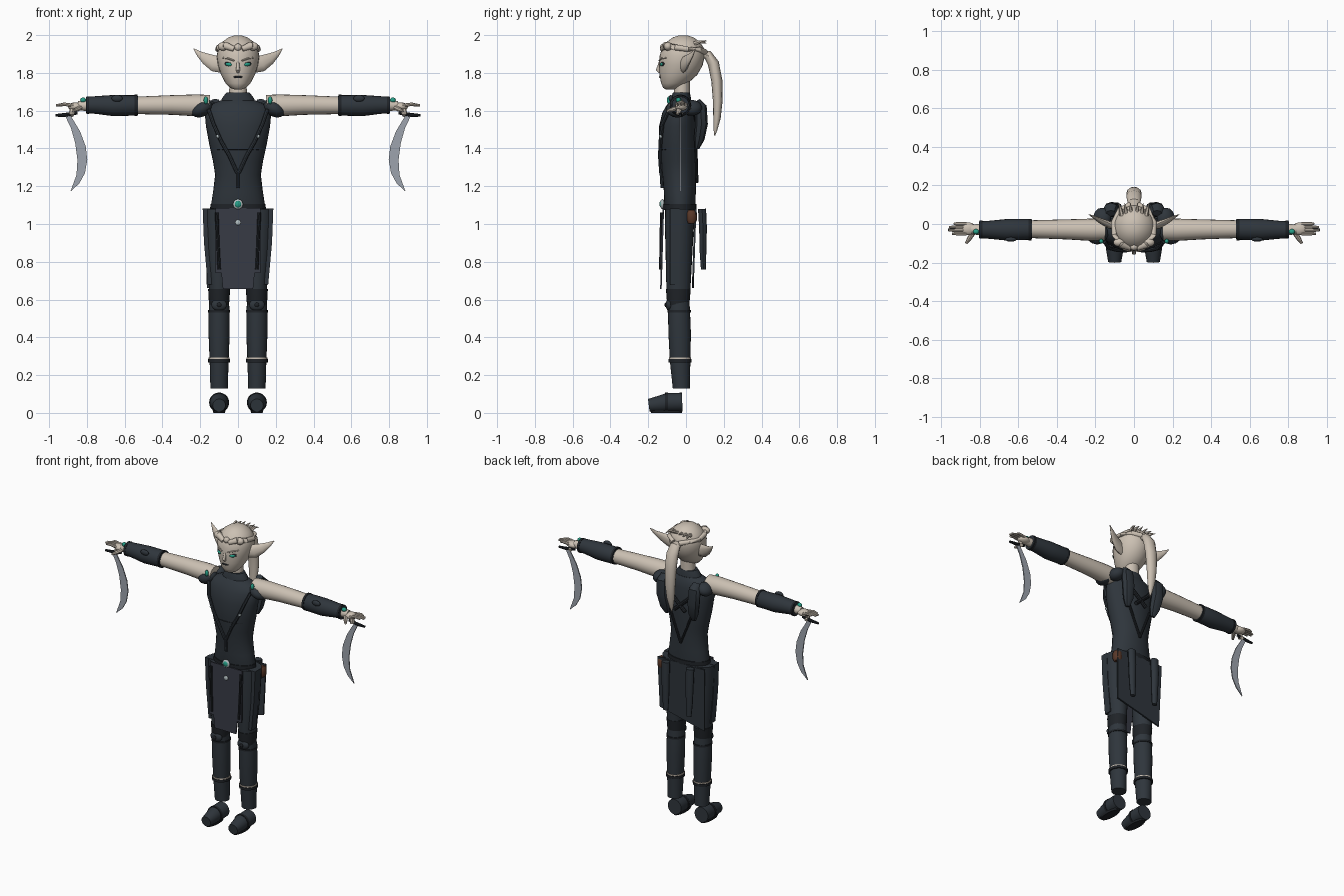
import bpy, bmesh, math
from mathutils import Vector, Matrix


def material(name, rgb):
    m = bpy.data.materials.new(name)
    m.diffuse_color = (*rgb, 1)
    return m


SKIN = material("pale skin", (0.60, 0.53, 0.45))
CLOTH = material("dark slate cloth", (0.028, 0.036, 0.045))
PANEL = material("violet grey panel", (0.038, 0.042, 0.058))
BLACK = material("near black leather", (0.014, 0.017, 0.021))
STEEL = material("blade steel", (0.34, 0.37, 0.42))
GREEN = material("green gem", (0.02, 0.34, 0.24))
BROWN = material("brown leather", (0.10, 0.04, 0.022))
SILVER = material("pale silver", (0.45, 0.52, 0.53))


def finish(name, bm, mat):
    bmesh.ops.recalc_face_normals(bm, faces=bm.faces)
    me = bpy.data.meshes.new(name)
    bm.to_mesh(me)
    bm.free()
    me.materials.append(mat)
    ob = bpy.data.objects.new(name, me)
    bpy.context.collection.objects.link(ob)
    return ob


def skin_rings(name, rings, mat):
    """Bridge rings of points and cap both ends."""
    bm = bmesh.new()
    vs = [[bm.verts.new(p) for p in r] for r in rings]
    n = len(vs[0])
    for a, b in zip(vs, vs[1:]):
        for i in range(n):
            bm.faces.new((a[i], a[(i + 1) % n], b[(i + 1) % n], b[i]))
    bm.faces.new(vs[0])
    bm.faces.new(vs[-1])
    return finish(name, bm, mat)


def loft(name, secs, mat, n=24):
    """Upright body; each section is z, centre x, half width, y front, y back."""
    rings = []
    for z, cx, rx, y0, y1 in secs:
        rings.append([(cx + rx * math.cos(2 * math.pi * i / n),
                       (y0 + y1) / 2 + (y1 - y0) / 2 * math.sin(2 * math.pi * i / n), z) for i in range(n)])
    return skin_rings(name, rings, mat)


def tube(name, pts, mat, n=10, flat=1.0):
    """Tube through x, y, z, radius points; flat squeezes its second axis."""
    c = [Vector(p[:3]) for p in pts]
    rings = []
    for i, p in enumerate(pts):
        t = (c[min(i + 1, len(c) - 1)] - c[max(i - 1, 0)]).normalized()
        ref = Vector((0, 1, 0)) if abs(t.y) < 0.8 else Vector((0, 0, 1))
        u = t.cross(ref).normalized()
        v = t.cross(u)
        rings.append([c[i] + p[3] * (u * math.cos(2 * math.pi * k / n) + v * flat * math.sin(2 * math.pi * k / n))
                      for k in range(n)])
    return skin_rings(name, rings, mat)


def ball(name, loc, size, mat, rot=(0, 0, 0)):
    bm = bmesh.new()
    bmesh.ops.create_uvsphere(bm, u_segments=14, v_segments=9, radius=1)
    ob = finish(name, bm, mat)
    ob.location, ob.scale, ob.rotation_euler = loc, size, rot
    return ob


def plate(name, outline, y_top, y_bot, thick, mat):
    """Slab from an x, z outline, leaning from y_top to y_bot."""
    zs = [p[1] for p in outline]
    z0, z1 = min(zs), max(zs)
    rings = [[(x, y_bot + (y_top - y_bot) * (z - z0) / (z1 - z0) + o, z) for x, z in outline]
             for o in (-thick / 2, thick / 2)]
    return skin_rings(name, rings, mat)


# Torso, collar and neck
loft("torso", [(1.04, 0, .14, -.10, .045), (1.10, 0, .143, -.115, .05), (1.17, 0, .132, -.117, .052),
               (1.26, 0, .121, -.125, .053), (1.33, 0, .132, -.133, .056), (1.42, 0, .152, -.142, .06),
               (1.52, 0, .17, -.142, .058), (1.59, 0, .176, -.125, .052), (1.625, 0, .16, -.105, .045),
               (1.645, 0, .115, -.09, .035), (1.655, 0, .09, -.08, .03)], CLOTH, 28)
loft("collar", [(1.63, 0, .095, -.085, .03), (1.665, 0, .085, -.08, .027), (1.695, 0, .062, -.07, .02)], CLOTH)
loft("neck", [(1.66, 0, .048, -.065, .02), (1.76, 0, .045, -.06, .02)], SKIN)
loft("belt", [(1.075, 0, .148, -.121, .056), (1.105, 0, .146, -.121, .056)], BLACK)
loft("hips", [(.96, 0, .17, -.10, .04), (1.03, 0, .178, -.112, .046), (1.08, 0, .172, -.112, .047)], CLOTH)

# Head and face
loft("head", [(1.712, 0, .018, -.105, -.06), (1.72, 0, .04, -.12, -.035), (1.745, 0, .066, -.132, .01),
              (1.79, 0, .09, -.14, .06), (1.84, 0, .106, -.143, .088), (1.89, 0, .113, -.14, .1),
              (1.93, 0, .105, -.127, .095), (1.965, 0, .082, -.1, .073), (1.988, 0, .05, -.07, .04),
              (1.998, 0, .02, -.038, .008)], SKIN, 28)
tube("nose", [(0, -.138, 1.855, .007), (0, -.149, 1.815, .011), (0, -.138, 1.803, .007)], SKIN)
ball("mouth", (0, -.136, 1.778), (.026, .006, .006), BLACK)
for s in (1, -1):
    ball("eye_rim", (s * .049, -.125, 1.846), (.025, .008, .012), BLACK, (0, s * -.15, s * .4))
    ball("eye", (s * .049, -.129, 1.845), (.018, .008, .009), GREEN, (0, s * -.15, s * .4))
    tube("eyebrow", [(s * .02, -.143, 1.865, .004), (s * .055, -.129, 1.877, .005), (s * .08, -.105, 1.88, .003)], SKIN, 6)
    tube("ear", [(s * .085, -.015, 1.845, .045), (s * .125, -.005, 1.85, .043), (s * .17, .015, 1.875, .03),
                 (s * .205, .035, 1.90, .016), (s * .235, .05, 1.928, .002)], SKIN, 10, .45)
    # Swept hair strands and knots
    tube("hair_strand", [(s * .02, -.125, 1.925, .014), (s * .065, -.108, 1.945, .02), (s * .1, -.055, 1.935, .016),
                         (s * .107, .01, 1.925, .014), (s * .075, .07, 1.925, .014), (s * .02, .1, 1.91, .016)], SKIN)
    ball("hair_knot", (s * .078, -.096, 1.94), (.03, .022, .023), SKIN)
    for k in range(3):
        x = s * (.015 + .024 * k)
        tube("hair_spike", [(x, .045, 1.955, .013), (x * 1.1, .075, 1.965, .009), (x * 1.25, .108, 1.972 - .008 * k, .001)], SKIN, 6)
ball("forehead_knot", (0, -.12, 1.935), (.02, .018, .02), SKIN)
tube("ponytail", [(0, .075, 1.90, .025), (0, .115, 1.895, .034), (0, .145, 1.85, .04), (0, .163, 1.76, .039),
                  (0, .168, 1.65, .034), (0, .164, 1.56, .026), (0, .156, 1.50, .014), (0, .152, 1.465, .002)], SKIN, 12, .75)

# Harness details along the middle
ball("buckle_rim", (0, -.125, 1.105), (.027, .012, .027), SILVER)
ball("buckle_gem", (0, -.131, 1.105), (.018, .01, .018), GREEN)
tube("strap_tail", [(0, -.132, 1.29, .009), (0, -.126, 1.19, .009)], CLOTH, 8)
plate("front_panel", [(-.118, 1.085), (.118, 1.085), (.12, .74), (.088, .74), (.08, .655), (-.08, .655),
                      (-.088, .74), (-.12, .74)], -.12, -.133, .008, PANEL)
ball("panel_stud", (0, -.127, 1.008), (.015, .007, .015), SILVER)
plate("back_skirt", [(-.175, 1.08), (.175, 1.08), (.165, .74), (0, .70), (-.165, .66)], .05, .036, .01, CLOTH)
tube("pouch", [(.155, .03, 1.005, .022), (.157, .03, 1.02, .029), (.157, .03, 1.06, .029), (.155, .03, 1.07, .023)], BROWN)

for s in (1, -1):
    # Chest and back straps
    tube("chest_strap", [(s * .155, -.09, 1.605, .01), (s * .13, -.125, 1.53, .01), (s * .09, -.135, 1.44, .01),
                         (s * .045, -.138, 1.36, .01), (s * .004, -.132, 1.27, .01)], CLOTH, 8)
    ball("strap_stud", (s * .105, -.134, 1.465), (.011, .008, .011), SILVER)
    tube("chest_seam", [(0, -.141, 1.395, .003), (s * .06, -.131, 1.395, .003), (s * .11, -.105, 1.395, .003)], BLACK, 6)
    tube("back_strap", [(s * .13, .045, 1.61, .012), (s * .05, .062, 1.52, .012), (s * -.04, .066, 1.44, .012)], BLACK, 8)
    tube("lower_back_strap", [(s * .08, .052, 1.42, .008), (0, .058, 1.22, .008)], BLACK, 8)
    tube("back_pack", [(s * .12, .055, 1.65, .025), (s * .12, .078, 1.62, .04), (s * .115, .082, 1.53, .042),
                       (s * .105, .07, 1.45, .035), (s * .1, .058, 1.40, .015)], CLOTH, 8, .8)
    ball("shoulder_pad", (s * .192, -.045, 1.61), (.062, .062, .042), CLOTH, (0, s * .45, 0))
    ball("shoulder_plate", (s * .165, .03, 1.615), (.05, .055, .04), CLOTH, (0, s * .45, 0))
    ball("shoulder_stud", (s * .17, -.09, 1.655), (.012, .012, .02), GREEN)

    # Arms
    tube("upper_arm", [(s * .15, -.03, 1.627, .056), (s * .22, -.03, 1.628, .058), (s * .35, -.028, 1.63, .052),
                       (s * .54, -.027, 1.628, .046)], SKIN, 20)
    tube("bracer", [(s * .53, -.028, 1.628, .05), (s * .545, -.028, 1.628, .054), (s * .66, -.03, 1.627, .056),
                    (s * .75, -.03, 1.63, .047), (s * .805, -.03, 1.63, .043)], CLOTH, 20)
    for x, r in ((.54, .056), (.795, .047)):
        tube("bracer_cuff", [(s * (x - .007), -.029, 1.629, r), (s * (x + .007), -.029, 1.629, r)], BLACK, 20)
    ball("elbow_stud", (s * .64, -.08, 1.665), (.03, .012, .018), CLOTH)
    tube("wrist", [(s * .79, -.03, 1.628, .03), (s * .845, -.027, 1.626, .025)], SKIN, 12)
    ball("wrist_gem", (s * .82, -.04, 1.656), (.016, .014, .014), GREEN)

    # Hands
    ball("palm", (s * .86, -.025, 1.622), (.042, .034, .022), SKIN)
    for k, tip in enumerate((.945, .963, .96, .935)):
        y = -.05 + .017 * k
        tube("finger", [(s * .87, y, 1.628, .009), (s * .92, y, 1.634, .009), (s * tip, y, 1.628, .006)], SKIN, 8)
    tube("thumb", [(s * .835, -.045, 1.615, .013), (s * .855, -.075, 1.605, .012), (s * .872, -.1, 1.598, .007)], SKIN, 8)
    tube("curled_grip", [(s * .875, -.035, 1.61, .016), (s * .88, -.04, 1.585, .015), (s * .88, -.02, 1.578, .012)], SKIN, 8)

    # Curved blades
    tube("blade_handle", [(s * .85, -.03, 1.588, .008), (s * .91, -.03, 1.578, .011), (s * .967, -.03, 1.575, .007)], BLACK, 8)
    outline = [(.915, 1.572), (.885, 1.51), (.862, 1.43), (.85, 1.34), (.855, 1.26), (.887, 1.172),
               (.84, 1.215), (.81, 1.27), (.798, 1.34), (.806, 1.41), (.836, 1.49), (.885, 1.572)]
    # mirrored so that the bulge sits toward the body
    belly = [(.915, 1.572), (.88, 1.49), (.858, 1.41), (.85, 1.35)]
    plate("curved_blade", [(s * x, z) for x, z in outline], -.03, -.03, .007, STEEL)

    # Legs
    loft("thigh", [(.62, s * .1, .052, -.10, .02), (.70, s * .1, .056, -.105, .026), (.85, s * .103, .07, -.108, .034),
                   (1.0, s * .095, .088, -.112, .042), (1.08, s * .095, .09, -.11, .044)], CLOTH)
    plate("hip_flap", [(s * .11, 1.083), (s * .187, 1.083), (s * .18, .9), (s * .16, .68), (s * .115, .68)],
          -.06, -.06, .05, CLOTH)
    loft("knee_wrap", [(.57, s * .1, .052, -.098, .017), (.60, s * .1, .055, -.102, .02), (.655, s * .1, .058, -.106, .025)], BLACK)
    loft("shin", [(.13, s * .1, .046, -.07, .02), (.27, s * .1, .05, -.085, .023), (.42, s * .1, .056, -.093, .026),
                  (.52, s * .1, .056, -.095, .022), (.60, s * .1, .052, -.096, .018)], CLOTH)
    ball("knee_pad", (s * .1, -.088, .572), (.042, .02, .032), CLOTH)
    ball("knee_stud", (s * .1, -.107, .572), (.012, .007, .012), BLACK)
    loft("boot_trim", [(.284, s * .1, .055, -.09, .027), (.293, s * .1, .055, -.09, .027)], SKIN)
    loft("boot_cuff", [(.268, s * .1, .058, -.093, .03), (.285, s * .1, .058, -.093, .03)], BLACK)
    loft("knee_cuff", [(.532, s * .1, .058, -.099, .026), (.544, s * .1, .058, -.099, .026)], BLACK)

    # Shoes
    tube("shoe", [(s * .1, -.02, .057, .05), (s * .1, -.10, .055, .05), (s * .1, -.15, .046, .042),
                  (s * .1, -.197, .04, .034)], CLOTH, 20)
    loft("sole", [(0, s * .1, .03, -.185, -.022), (.012, s * .1, .034, -.19, -.02)], BLACK)
    tube("shoe_strap", [(s * .1, -.095, .055, .053), (s * .1, -.11, .055, .052)], BLACK, 20)

    # Hanging sheaths behind and pouches at the front
    tube("back_sheath", [(s * .09, .085, 1.08, .028), (s * .09, .09, .98, .027), (s * .088, .09, .85, .023),
                         (s * .086, .092, .76, .017)], CLOTH, 10, .8)
    tube("front_cord", [(s * .113, -.128, 1.06, .01), (s * .106, -.132, .90, .008), (s * .1, -.134, .76, .009)], BLACK, 8)

bpy.ops.object.select_all(action='SELECT')
bpy.context.view_layer.objects.active = bpy.data.objects["torso"]
bpy.ops.object.shade_smooth_by_angle(angle=math.radians(40))
